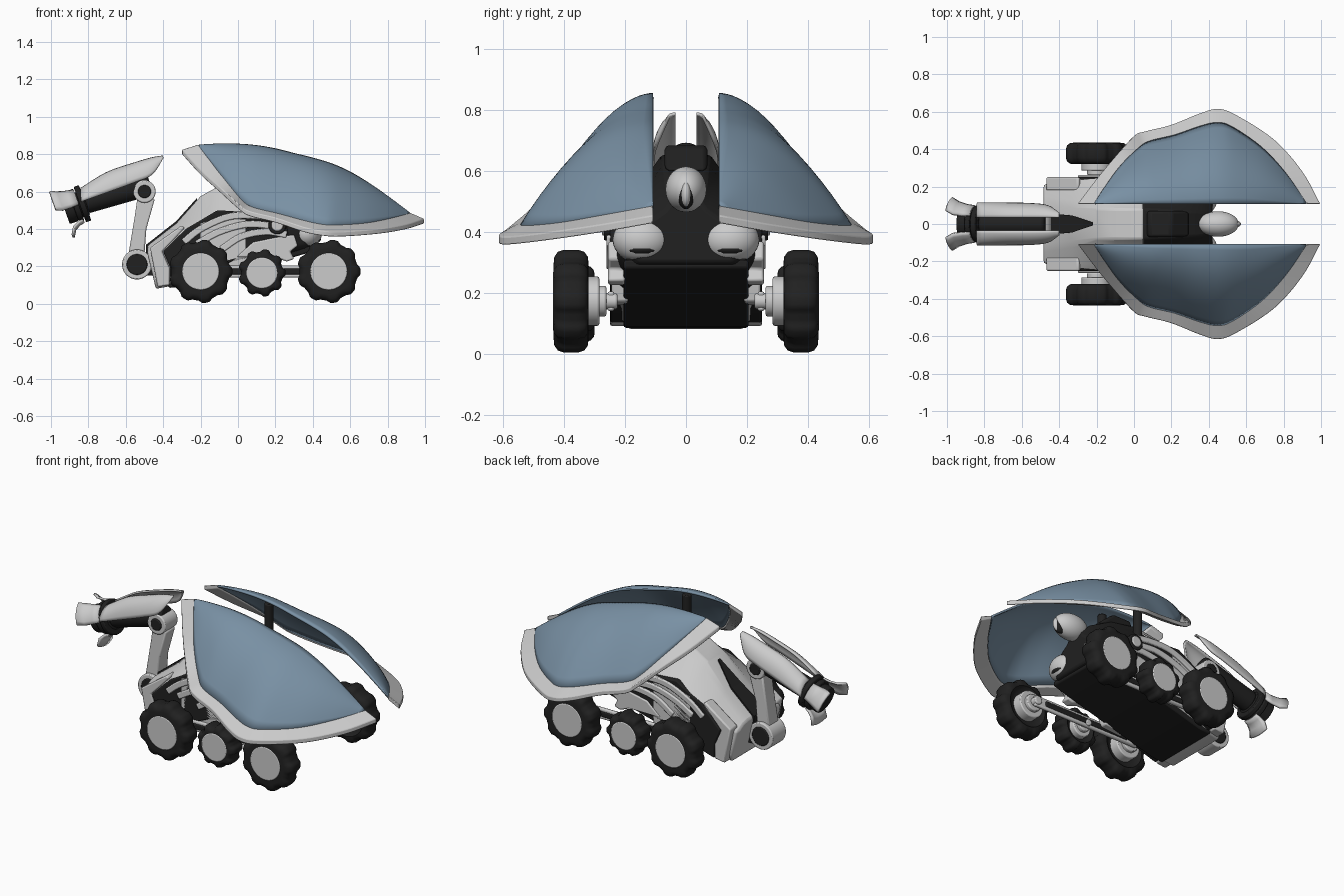
import bpy, bmesh, math
from mathutils import Vector as V

if "Cube" in bpy.data.objects:
    bpy.data.objects.remove(bpy.data.objects["Cube"])


def material(name, rgb):
    m = bpy.data.materials.new(name)
    m.diffuse_color = (*rgb, 1)
    m.use_nodes = True
    m.node_tree.nodes["Principled BSDF"].inputs["Base Color"].default_value = m.diffuse_color
    return m


BLACK = material("black", (0.015, 0.015, 0.015))
BLUE = material("blue", (0.19, 0.28, 0.37))


def build(name, verts, faces, mat=None, thick=0, bevel=0, angle=35):
    me = bpy.data.meshes.new(name)
    me.from_pydata([tuple(v) for v in verts], [], faces)
    bm = bmesh.new()
    bm.from_mesh(me)
    bmesh.ops.remove_doubles(bm, verts=bm.verts, dist=1e-5)
    bmesh.ops.recalc_face_normals(bm, faces=bm.faces)
    bm.to_mesh(me)
    bm.free()
    ob = bpy.data.objects.new(name, me)
    bpy.context.collection.objects.link(ob)
    if mat:
        me.materials.append(mat)
    if thick:
        m = ob.modifiers.new("thick", 'SOLIDIFY')
        m.thickness, m.offset = thick, 0
    if bevel:
        m = ob.modifiers.new("bevel", 'BEVEL')
        m.width, m.segments = bevel, 2
    bpy.ops.object.select_all(action='DESELECT')
    ob.select_set(True)
    bpy.context.view_layer.objects.active = ob
    bpy.ops.object.shade_smooth_by_angle(angle=math.radians(angle))
    return ob


def loft(name, rings, mat=None, closed=True, **kw):
    n, verts, faces = len(rings[0]), [p for r in rings for p in r], []
    for i in range(len(rings) - 1):
        for j in range(n if closed else n - 1):
            k = (j + 1) % n
            faces.append((i*n + j, i*n + k, (i+1)*n + k, (i+1)*n + j))
    if closed:
        faces += [tuple(range(n)), tuple(range(len(verts) - n, len(verts)))]
    return build(name, verts, faces, mat, **kw)


def slab(name, prof, y0, y1, mat=None, bevel=0.008):
    return loft(name, [[(x, y, z) for x, z in prof] for y in (y0, y1)], mat, bevel=bevel)


def cyl(name, a, b, r, mat=None, n=40, bevel=0.006):
    a, b = V(a), V(b)
    q = (b - a).to_track_quat('Z', 'Y')
    ring = lambda c: [c + q @ V((r*math.cos(t), r*math.sin(t), 0))
                      for t in [2*math.pi*i/n for i in range(n)]]
    return loft(name, [ring(a), ring(b)], mat, bevel=bevel)


def ball(name, c, s, mat=None, zmin=-1):
    rings = []
    for i in range(17):
        t = math.pi*(0.02 + 0.96*i/16)
        rings.append([(c[0] + s[0]*math.sin(t)*math.cos(a), c[1] + s[1]*math.sin(t)*math.sin(a),
                       c[2] + s[2]*max(zmin, math.cos(t)))
                      for a in [math.pi*j/16 for j in range(32)]])
    return loft(name, rings, mat)


def smooth(pts, n=5):
    p = [V(q) for q in pts]
    p = [2*p[0] - p[1]] + p + [2*p[-1] - p[-2]]
    out = []
    for i in range(1, len(p) - 2):
        a, b, c, d = p[i-1:i+3]
        for k in range(n):
            t = k/n
            out.append(0.5*(2*b + (c-a)*t + (2*a-5*b+4*c-d)*t*t + (3*b-a-3*c+d)*t**3))
    return out + [p[-2]]


def band(name, pts, w, y0, y1, mat=None):
    p = smooth(pts)
    top, bot = [], []
    for i, q in enumerate(p):
        d = (p[min(i+1, len(p)-1)] - p[max(i-1, 0)]).normalized()
        o = V((-d.y, d.x))*w/2
        top.append(q + o)
        bot.append(q - o)
    return slab(name, top + bot[::-1], y0, y1, mat, 0.006)


# wing shells: outer edge, panel edge and the straight inner edge
OUT = [(-.30, .108, .81), (-.2, .24, .70), (-.1, .36, .61), (0, .47, .52), (.06, .495, .48), (.2, .53, .445),
       (.35, .59, .395), (.45, .615, .375), (.55, .58, .37), (.75, .45, .385), (.9, .28, .41), (.995, .108, .44)]
EDGE = [(-.21, .108, .845), (-.15, .2, .765), (-.07, .31, .66), (.02, .40, .55), (.08, .44, .51), (.22, .475, .475),
        (.35, .52, .44), (.44, .54, .42), (.52, .52, .415), (.68, .41, .425), (.81, .27, .45), (.92, .108, .48)]
TOP = [(-.21, .845), (-.12, .85), (0, .85), (.1, .842), (.2, .825), (.3, .80),
       (.4, .775), (.5, .745), (.6, .70), (.7, .64), (.8, .57), (.92, .48)]
outer, edge = smooth(OUT), smooth(EDGE)
ridge = smooth([(x, .108, z) for x, z in TOP])
for s, side in ((-1, "right"), (1, "left")):
    rows = []
    for i in range(15):
        u = 1 - i/14
        row = []
        for e, r in zip(edge, ridge):
            p = r.lerp(e, u)
            row.append((p.x, s*p.y, e.z + (r.z - e.z)*(1 - u**2.1)))
        rows.append(row)
    loft("shell_panel_" + side, rows, BLUE, closed=False, thick=0.012)
    flip = lambda ps, dz=0: [(p.x, s*p.y, p.z + dz) for p in ps]
    # rim as a closed thick band with rounded lip
    loft("shell_rim_" + side, [[a, b, c, d] for a, b, c, d in zip(
        flip(edge, .008), flip(outer, .015), flip(outer, -.012), flip(edge, -.015))], bevel=0.004)
    cyl("shell_post_" + side, (.1, s*.15, .5), (.1, s*.15, .81), .025, BLACK)


# hull lofted from cross-sections
def section(xb, xt, zb, zs, zt, wb, ws, wt):
    half = [(xb, wb, zb), (xb*.85 + xt*.15, ws, zb + .04), (xt, ws, zs), (xt, ws*.88, zs + (zt-zs)*.22),
            (xt, wt*1.15, zt - (zt-zs)*.25), (xt, wt*.8, zt)]
    return half + [(x, -y, z) for x, y, z in half[::-1]]


mid = section(.05, .05, .21, .46, .655, .2, .25, .1)
loft("front_hull", [section(-.44, -.485, .08, .27, .31, .19, .21, .13),
                    section(-.33, -.33, .10, .37, .43, .2, .24, .11),
                    section(-.2, -.2, .14, .44, .575, .2, .25, .1),
                    section(-.1, -.1, .17, .47, .63, .2, .25, .1), mid], bevel=0.01)
loft("rear_hull", [mid, section(.22, .22, .25, .43, .63, .2, .24, .09),
                   section(.36, .36, .28, .42, .56, .19, .22, .08),
                   section(.42, .42, .3, .38, .5, .15, .18, .06)], BLACK, bevel=0.01)
slab("belly", [(-.38, .13), (-.37, .085), (-.3, .09), (.3, .25), (.4, .28), (.4, .31), (.2, .27)], -.205, .205, BLACK)
loft("nose_wedge", [[(-.492, y*.06, .15), (-.492, y*.06, .315), (-.33, y*.045, .442), (-.22, y*.008, .565),
                     (-.2, y*.008, .45), (-.42, y*.06, .15)] for y in (-1, 1)], BLACK)
slab("top_block", [(.06, .62), (.08, .685), (.2, .685), (.3, .6)], -.07, .07, BLACK, 0.015)

# side panels, ribs and rear lamps
for s, side in ((-1, "right"), (1, "left")):
    slab("side_panel_" + side, [(-.36, .1), (-.365, .2), (-.4, .28), (-.28, .40), (-.11, .5), (.05, .49), (.26, .42),
                                (.28, .3), (0, .24), (-.2, .15)], s*.19, s*.25, BLACK)
    slab("front_rail_" + side, [(-.43, .09), (-.365, .1), (-.365, .19), (-.405, .28), (-.285, .405), (-.3, .42),
                                (-.47, .3)], s*.18, s*.25)
    ribs = [[(-.29, .33), (-.2, .40), (-.05, .465), (.1, .47), (.22, .45)],
            [(-.22, .32), (-.1, .385), (.05, .425), (.2, .415)],
            [(-.09, .29), (.02, .36), (.15, .385), (.26, .37)]]
    for i, r in enumerate(ribs):
        band(f"side_rib_{i+1}_{side}", r, .036, s*.2, s*.262)
    slab("rear_side_panel_" + side, [(-.01, .25), (.08, .33), (.2, .355), (.3, .37), (.32, .31), (.28, .28),
                                     (.3, .24), (.26, .225), (.2, .25)], s*.2, s*.256)
    cyl("side_port_" + side, (.21, s*.2, .42), (.21, s*.27, .42), .048, BLACK)
    cyl("side_port_cap_" + side, (.21, s*.2, .42), (.21, s*.276, .42), .032)
    ball("rear_lamp_" + side, (.37, s*.145, .375), (.078, .096, .078), zmin=-.85)
    ball("rear_lamp_lens_" + side, (.385, s*.145, .345), (.058, .07, .028), BLACK)
ball("tail_dome", (.45, 0, .54), (.11, .068, .075))
ball("tail_slot", (.525, 0, .525), (.04, .028, .05), BLACK)
ball("tail_slot_core", (.54, 0, .525), (.032, .018, .042))


# wheels with lumpy tread, hub and stepped axle
def wheel(name, x, z, R, hub, y0, y1, s):
    w, n, rings = y1 - y0, 108, []
    for f, r in ((.2, .5), (.12, .66), (0, .72), (.02, .86), (.12, .96), (.3, 1), (.7, 1), (.88, .96), (.98, .86),
                 (1, .72)):
        ring = []
        for i in range(n):
            a = 2*math.pi*i/n
            lump = max(-.6, min(.6, math.cos(9*a)))/.6
            k = R*r + (.007*(lump - 1) if r > .8 else 0)
            ring.append((x + k*math.cos(a), s*(y0 + f*w), z + k*math.sin(a)))
        rings.append(ring)
    loft(name + "_tire", rings, BLACK, angle=40)
    cyl(name + "_hub", (x, s*(y1 - .05), z), (x, s*(y1 + .002), z), hub)
    for i, (r, a, b) in enumerate(((.08, .285, y0 + .04), (.05, .262, .29), (.025, .225, .27))):
        cyl(f"{name}_axle_{i+1}", (x, s*a, z), (x, s*b, z), r*R/.168)


for s, side in ((-1, "right"), (1, "left")):
    wheel("front_wheel_" + side, -.2, .173, .17, .1, .32, .435, s)
    wheel("middle_wheel_" + side, .128, .165, .127, .084, .30, .41, s)
    wheel("rear_wheel_" + side, .485, .173, .17, .1, .32, .435, s)
    slab("rocker_bar_" + side, [(-.22, .14), (-.22, .205), (.5, .205), (.5, .14)], s*.235, s*.258)
    slab("rocker_slot_" + side, [(-.15, .155), (-.15, .19), (.43, .19), (.43, .155)], s*.23, s*.263, BLACK)
    slab("rocker_mount_" + side, [(-.1, .16), (-.1, .25), (.06, .28), (.04, .17)], s*.19, s*.245)

# arm: shoulder, link, elbow, forearm with split cover
cyl("shoulder", (-.54, -.065, .21), (-.54, .065, .21), .08)
cyl("shoulder_cap", (-.54, -.07, .21), (-.54, .07, .21), .056, BLACK)
slab("shoulder_bracket", [(-.55, .17), (-.55, .25), (-.42, .29), (-.42, .15)], -.05, .05, BLACK)
cyl("elbow", (-.5, -.06, .6), (-.5, .06, .6), .06)
cyl("elbow_cap", (-.5, -.066, .6), (-.5, .066, .6), .035, BLACK)
slab("upper_arm", [(-.585, .27), (-.50, .265), (-.49, .4), (-.445, .56), (-.535, .585), (-.55, .48)], -.045, .045)
cyl("forearm", (-.82, 0, .54), (-.47, 0, .64), .06, BLACK, bevel=0.015)
for s, side in ((-1, "right"), (1, "left")):
    stations = smooth([(-.84, .545, .615, .075), (-.7, .595, .70, .075), (-.55, .65, .752, .072),
                       (-.46, .69, .778, .06), (-.40, .78, .788, .02)])
    loft("forearm_cover_" + side, [[(x, s*(.035 + w*math.sin(a)), zb + (zt - zb)*math.cos(a))
                                    for a in [math.pi/2*i/8 for i in range(9)]]
                                   for x, zb, zt, w in stations], closed=False, thick=0.01)

# wrist and three flared claws
d, up, w0 = V((-.94, 0, -.33)), V((-.33, 0, .94)), V((-.86, 0, .525))
for i, (a, b, r) in enumerate(((-.05, .07, .07), (-.045, -.015, .1), (-.01, .02, .092), (.02, .07, .08))):
    cyl(f"wrist_ring_{i+1}", w0 + d*a, w0 + d*b, r, BLACK)
for i, phi in enumerate((-58, 58, 180)):
    rows = []
    for t, r, half in ((-.01, .095, 30), (.03, .1, 32), (.08, .115, 32), (.115, .14, 26)):
        if phi == 180:
            t, r = t*.65, r + max(0, r - .11)*.5
        rows.append([w0 + d*t + r*(up*math.cos(a) + V((0, math.sin(a), 0)))
                     for a in [math.radians(phi + half*k/3) for k in range(-3, 4)]])
    loft(f"claw_{i+1}", rows, closed=False, thick=0.012)
